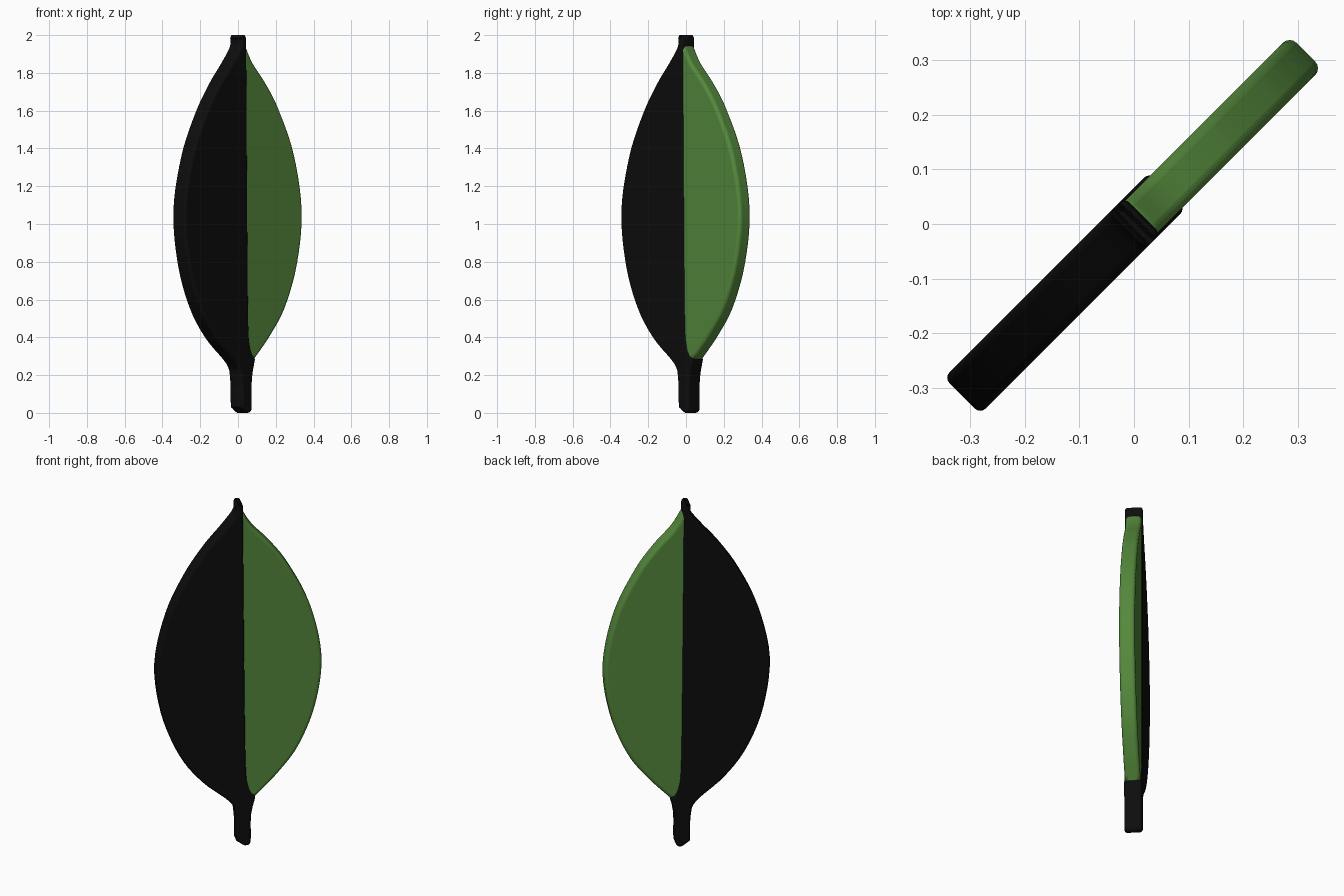
import bpy, bmesh, math
from mathutils import Vector

if "Cube" in bpy.data.objects:
    bpy.data.objects.remove(bpy.data.objects["Cube"])


def smooth_path(pts, steps=5):
    """Catmull-Rom curve through an open list of (u, z) points."""
    p = [Vector(q) for q in pts]
    p = [2 * p[0] - p[1]] + p + [2 * p[-1] - p[-2]]
    out = []
    for i in range(1, len(p) - 2):
        a, b, c, d = p[i - 1:i + 3]
        for k in range(steps):
            t = k / steps
            out.append(0.5 * (2 * b + (c - a) * t + (2 * a - 5 * b + 4 * c - d) * t * t
                              + (3 * b - a - 3 * c + d) * t ** 3))
    return out + [p[-2]]


def plate(name, outline, half, bevel, color):
    """Flat slab cut to an outline, rounded at the rim, turned 45 degrees."""
    bm = bmesh.new()
    face = bm.faces.new([bm.verts.new((u, -half, z)) for u, z in outline])
    new = bmesh.ops.extrude_face_region(bm, geom=[face])["geom"]
    bmesh.ops.translate(bm, vec=(0, 2 * half, 0),
                        verts=[g for g in new if isinstance(g, bmesh.types.BMVert)])
    bmesh.ops.recalc_face_normals(bm, faces=bm.faces)
    me = bpy.data.meshes.new(name)
    bm.to_mesh(me)
    bm.free()
    ob = bpy.data.objects.new(name, me)
    bpy.context.collection.objects.link(ob)
    ob.rotation_euler.z = math.radians(45)
    mod = ob.modifiers.new("rim", "BEVEL")
    mod.width, mod.segments = bevel, 4
    mod.limit_method, mod.angle_limit = "ANGLE", math.radians(60)
    mod.use_clamp_overlap = False
    mat = bpy.data.materials.new(name)
    mat.diffuse_color = color
    mat.use_nodes = True
    mat.node_tree.nodes["Principled BSDF"].inputs["Base Color"].default_value = mat.diffuse_color
    me.materials.append(mat)
    bpy.ops.object.select_all(action="DESELECT")
    bpy.context.view_layer.objects.active = ob
    ob.select_set(True)
    bpy.ops.object.shade_smooth_by_angle(angle=math.radians(35))
    return ob


# Dark half: leaf edge, stem, midrib side and tip
left = smooth_path([(-0.02, 1.995), (-0.022, 1.94), (-0.08, 1.86), (-0.18, 1.74),
                    (-0.285, 1.58), (-0.385, 1.36), (-0.445, 1.07), (-0.41, 0.78),
                    (-0.32, 0.55), (-0.20, 0.39), (-0.05, 0.26), (-0.02, 0.18), (-0.015, 0.03)])
base = smooth_path([(0.0, 0.02), (0.03, 0.0), (0.06, 0.005)], 2)
stem = smooth_path([(0.063, 0.04), (0.065, 0.18), (0.09, 0.29)], 3)
rib = smooth_path([(0.072, 0.30), (0.05, 0.35), (0.037, 0.48), (0.030, 1.0), (0.022, 1.93)], 4)
plate("dark_leaf_half", left + base + stem + rib + [Vector((0.02, 1.995)), Vector((0.01, 2.0)), Vector((-0.01, 2.0))],
      0.047, 0.014, (0.004, 0.004, 0.004, 1))

# Green half, tucked slightly into the dark half along the midrib
right = smooth_path([(0.09, 0.285), (0.21, 0.41), (0.32, 0.56), (0.41, 0.79), (0.445, 1.07),
                     (0.385, 1.37), (0.27, 1.61), (0.17, 1.75), (0.075, 1.855), (0.018, 1.95)])
plate("green_leaf_half", right + [Vector((-0.005, 1.95)), Vector((0.0, 0.285))],
      0.042, 0.018, (0.09, 0.25, 0.045, 1))
